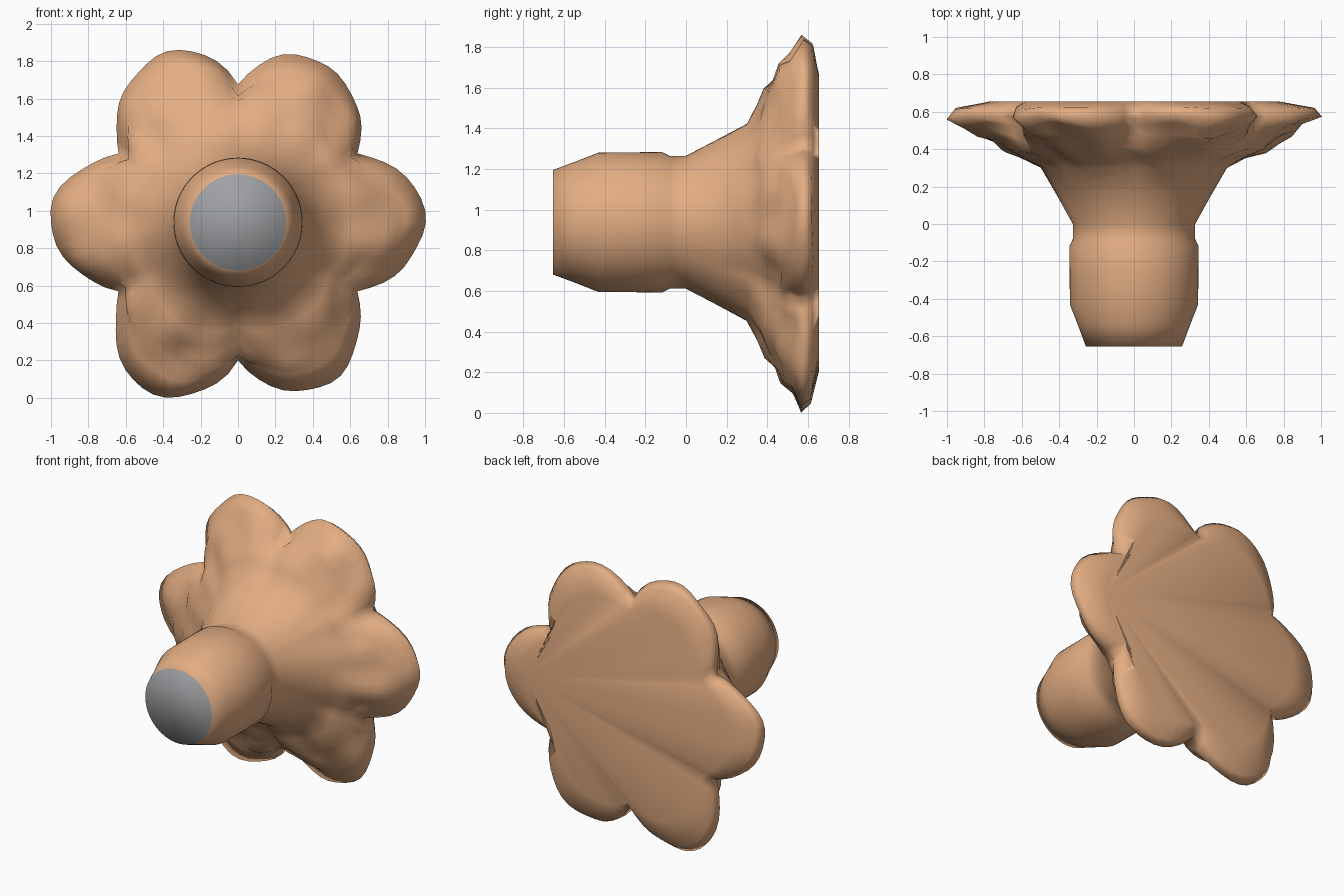
import bpy, bmesh
from math import sin, cos, pi, degrees

cube = bpy.data.objects.get("Cube")
if cube:
    bpy.data.objects.remove(cube)

SEG = 96
AXIS_Z = 0.938


def make_material(name, color):
    mat = bpy.data.materials.new(name)
    mat.use_nodes = True
    mat.diffuse_color = color
    mat.node_tree.nodes["Principled BSDF"].inputs["Base Color"].default_value = color
    return mat


# Reach of the six lobes, counter-clockwise from +x
LOBES = [0.27, 0.24, 0.255, 0.265, 0.28, 0.25]


def flower(angle):
    """Outline radius of the six-lobed rim, with lobes leaning to the vertical notches."""
    deg = (degrees(angle) + 30) % 360
    lobe = int(deg // 60)
    u = (deg % 60) / 60
    if lobe in (1, 4):
        u = 1 - (1 - u) ** 0.9
    elif lobe in (2, 5):
        u = u ** 0.88
    return 0.745 + LOBES[lobe] * sin(pi * u)


# Rings from front to back: depth, radius, lobe strength, roughness
RINGS = [
    (-0.655, 0.257, 0, 0), (-0.54, 0.30, 0, 0), (-0.43, 0.343, 0, 0),
    (-0.27, 0.344, 0, 0), (-0.12, 0.346, 0, 0), (-0.08, 0.327, 0, 0),
    (0.0, 0.327, 0, 0), (0.15, 0.41, 0.05, 0), (0.30, 0.497, 0.12, 0.1),
    (0.36, 0.61, 0.3, 0.6), (0.395, 0.70, 0.42, 1), (0.445, 0.76, 0.55, 1),
    (0.475, 0.84, 0.68, 1), (0.525, 0.89, 0.85, 1), (0.57, 0.99, 1, 0.6),
    (0.62, 0.95, 1, 0.4), (0.655, 0.77, 0.5, 0),
]

# Tube flaring into a ruffled, lobed rim
bm = bmesh.new()
rings = []
for k, (y, radius, strength, rough) in enumerate(RINGS):
    ring = []
    for i in range(SEG):
        a = 2 * pi * i / SEG
        shape = 1 + strength * (flower(a) - 1)
        ripple = sin(5 * a + 1.3 * k) + 0.7 * sin(11 * a - 0.9 * k) + 0.6 * sin(19 * a + k)
        r = radius * shape + 0.013 * rough * ripple
        depth = y + 0.012 * rough * (sin(9 * a + 0.6 * k) + 0.6 * sin(16 * a - 0.5 * k))
        ring.append(bm.verts.new((r * cos(a), depth, AXIS_Z + r * sin(a))))
    rings.append(ring)
for front, back in zip(rings, rings[1:]):
    for i in range(SEG):
        j = (i + 1) % SEG
        bm.faces.new((front[i], front[j], back[j], back[i]))

# Flat grey front end, and a flat back fanned from the +x lobe
bm.faces.new(rings[0]).material_index = 1
last = rings[-1]
for i in range(1, SEG - 1):
    bm.faces.new((last[0], last[i], last[i + 1]))
bmesh.ops.recalc_face_normals(bm, faces=bm.faces)
for face in bm.faces:
    face.smooth = True

mesh = bpy.data.meshes.new("flared_lobed_body")
bm.to_mesh(mesh)
bm.free()
mesh.materials.append(make_material("warm tan", (0.77, 0.42, 0.225, 1)))
mesh.materials.append(make_material("mid grey", (0.34, 0.35, 0.365, 1)))
body = bpy.data.objects.new("flared_lobed_body", mesh)
bpy.context.collection.objects.link(body)
